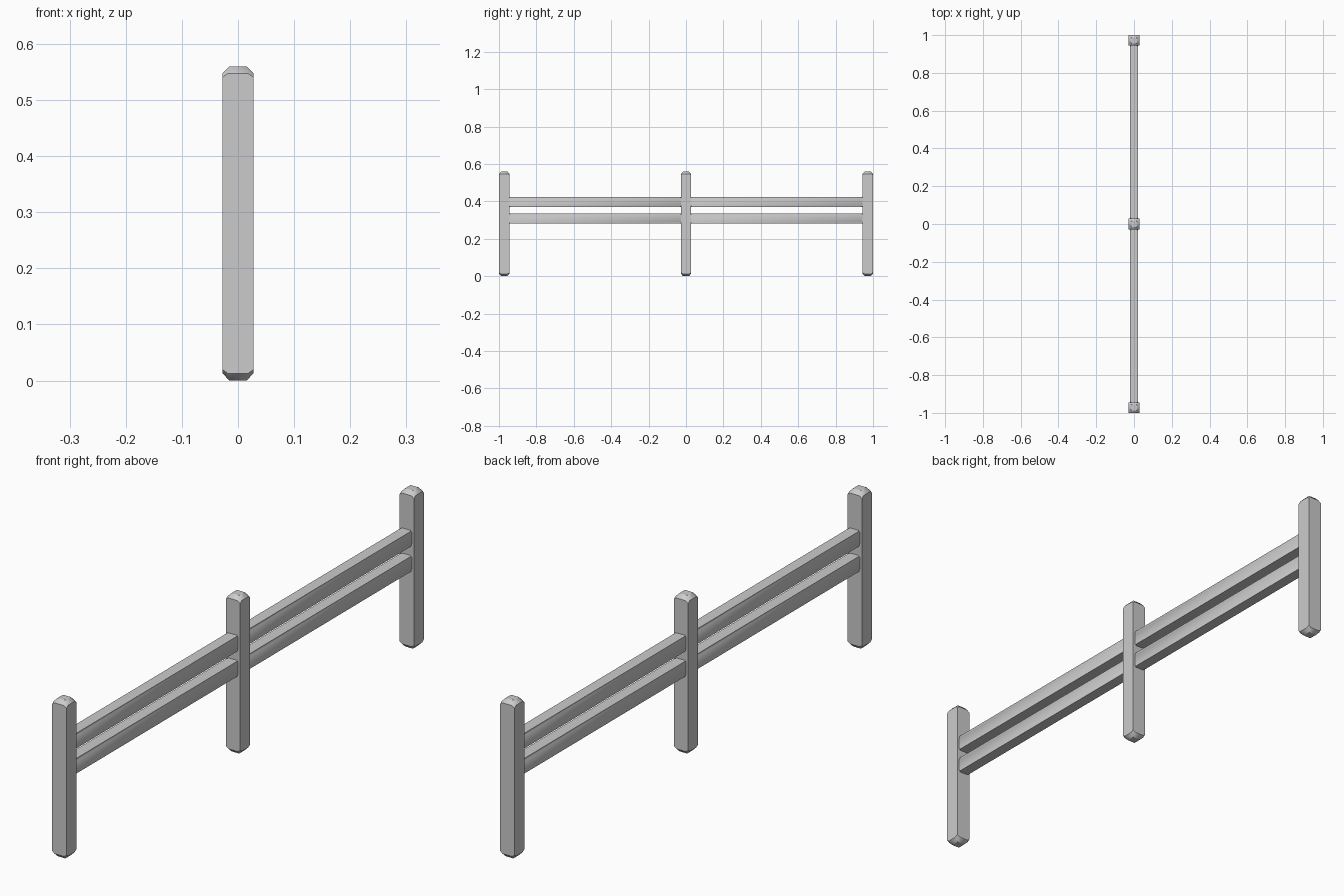
import bpy, bmesh, math
from mathutils import Matrix

if "Cube" in bpy.data.objects:
    bpy.data.objects.remove(bpy.data.objects["Cube"])


def bar(name, w, d, length, centre, rot=None):
    """Square bar along z with worn, domed ends."""
    bm = bmesh.new()
    caps = []
    for s in (-1, 1):
        end = s * length / 2
        ring, top = [], []
        for sx, sy in ((1, 1), (-1, 1), (-1, -1), (1, -1)):
            near = (w, d * 0.66) if sx * sy > 0 else (w * 0.66, d)
            far = (w * 0.66, d) if sx * sy > 0 else (w, d * 0.66)
            ring.append([bm.verts.new((sx * x, sy * y, end - s * drop))
                         for (x, y), drop in ((near, 0.013), ((w, d), 0.020), (far, 0.013))])
            top.append(bm.verts.new((sx * w * 0.54, sy * d * 0.54, end)))
        # domed cap: four corners, four slopes and a flat top
        for i in range(4):
            j = (i + 1) % 4
            bm.faces.new(ring[i] + [top[i]])
            bm.faces.new((ring[i][2], ring[j][0], top[j], top[i]))
        bm.faces.new(top)
        caps.append(ring)
    # long sides
    lo, hi = caps
    for i in range(4):
        j = (i + 1) % 4
        bm.faces.new((lo[i][1], lo[i][2], lo[j][0], lo[j][1],
                      hi[j][1], hi[j][0], hi[i][2], hi[i][1]))
    bmesh.ops.recalc_face_normals(bm, faces=bm.faces)
    if rot:
        bm.transform(rot)
    mesh = bpy.data.meshes.new(name)
    bm.to_mesh(mesh)
    bm.free()
    ob = bpy.data.objects.new(name, mesh)
    ob.location = centre
    bpy.context.collection.objects.link(ob)
    bpy.ops.object.select_all(action='DESELECT')
    ob.select_set(True)
    bpy.context.view_layer.objects.active = ob
    bpy.ops.object.shade_smooth_by_angle(angle=math.radians(40))
    return ob


# Upright posts
for label, y in (("near", -0.972), ("middle", 0), ("far", 0.972)):
    bar(label + "_post", 0.028, 0.028, 0.56, (0, y, 0.28))

# Two rails in each bay, ends let into the posts
along_y = Matrix.Rotation(-math.pi / 2, 4, 'X')
for bay, y in (("near", -0.486), ("far", 0.486)):
    for level, z in (("lower", 0.308), ("upper", 0.397)):
        bar(f"{bay}_{level}_rail", 0.02, 0.027, 0.945, (0, y, z), along_y)
